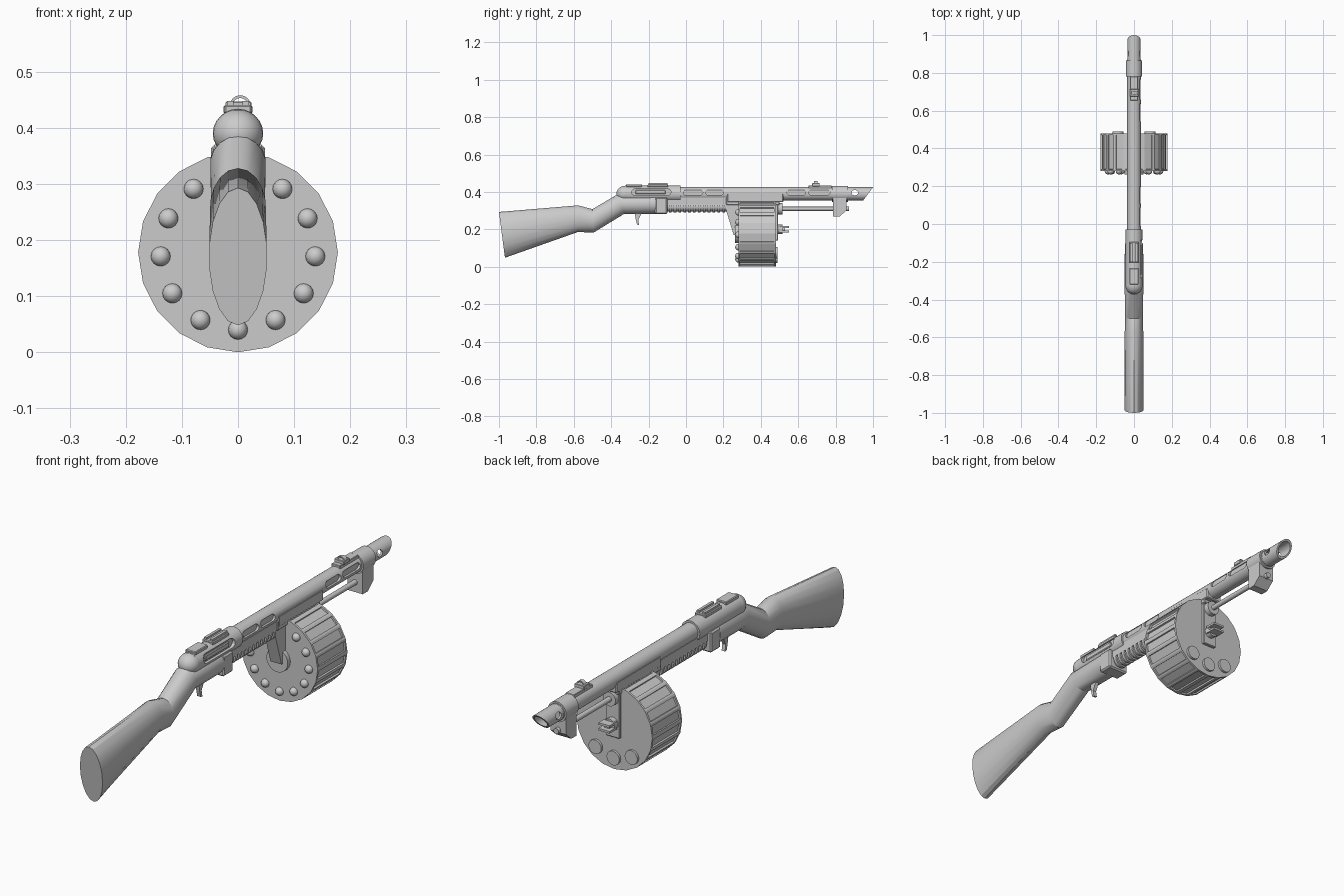
import bpy, bmesh, math
from math import sin, cos, pi, radians
from mathutils import Matrix, Vector

if "Cube" in bpy.data.objects:
    bpy.data.objects.remove(bpy.data.objects["Cube"])


def finish(bm, name, smooth=None):
    bmesh.ops.recalc_face_normals(bm, faces=bm.faces)
    me = bpy.data.meshes.new(name)
    bm.to_mesh(me)
    bm.free()
    if smooth:
        me.shade_smooth()
        me.set_sharp_from_angle(angle=radians(smooth))
    ob = bpy.data.objects.new(name, me)
    bpy.context.collection.objects.link(ob)
    return ob


def loft(name, rings, smooth=None, closed=False):
    bm = bmesh.new()
    vs = [[bm.verts.new(p) for p in r] for r in rings]
    pairs = list(zip(vs, vs[1:])) + ([(vs[-1], vs[0])] if closed else [])
    for a, b in pairs:
        n = len(a)
        for i in range(n):
            bm.faces.new((a[i], a[(i + 1) % n], b[(i + 1) % n], b[i]))
    if not closed:
        bm.faces.new(vs[0])
        bm.faces.new(vs[-1])
    return finish(bm, name, smooth)


def cyl(name, y0, y1, r, z, x=0, n=24, smooth=35):
    ring = lambda y: [(x + r * cos(2 * pi * i / n), y, z + r * sin(2 * pi * i / n)) for i in range(n)]
    return loft(name, [ring(y0), ring(y1)], smooth)


def box(name, x0, x1, y0, y1, z0, z1, bevel=0):
    bm = bmesh.new()
    c = Vector(((x0 + x1) / 2, (y0 + y1) / 2, (z0 + z1) / 2))
    m = Matrix.Translation(c) @ Matrix.Diagonal((x1 - x0, y1 - y0, z1 - z0, 1))
    bmesh.ops.create_cube(bm, size=1, matrix=m)
    if bevel:
        bmesh.ops.bevel(bm, geom=bm.edges[:], offset=bevel, segments=1, affect='EDGES')
    return finish(bm, name)


def extrude_x(name, pts, x0, x1):
    return loft(name, [[(x, y, z) for y, z in pts] for x in (x0, x1)])


def ball(name, loc, r, scale=(1, 1, 1), n=16):
    bm = bmesh.new()
    m = Matrix.Translation(loc) @ Matrix.Diagonal((*scale, 1))
    bmesh.ops.create_uvsphere(bm, u_segments=n, v_segments=n // 2, radius=r, matrix=m)
    return finish(bm, name, 40)


def stadium(y0, y1, z0, z1, n=6):
    r = (z1 - z0) / 2
    zc = (z0 + z1) / 2
    out = []
    for c, a0 in ((y1 - r, -pi / 2), (y0 + r, pi / 2)):
        out += [(c + r * cos(a0 + pi * k / n), zc + r * sin(a0 + pi * k / n)) for k in range(n + 1)]
    return out


def cut(ob, cutters):
    for c in cutters:
        c.hide_render = True
        c.hide_viewport = True
        c.display_type = 'WIRE'
        m = ob.modifiers.new("slot", 'BOOLEAN')
        m.object = c
        m.operation = 'DIFFERENCE'
        m.solver = 'EXACT'


# wooden stock: elliptical sections given by (top y, top z, bottom y, bottom z, half width)
def section(ty, tz, by, bz, w, n=18):
    ring = []
    for i in range(n):
        a = 2 * pi * i / n
        t = (1 + cos(a)) / 2
        ring.append((w * sin(a), by + (ty - by) * t, bz + (tz - bz) * t))
    return ring


loft("stock", [section(*s) for s in (
    (-1.0, .293, -.968, .048, .052), (-.577, .328, -.577, .186, .050),
    (-.50, .308, -.495, .182, .048), (-.37, .385, -.33, .283, .050),
    (-.16, .39, -.16, .283, .050))], 25)

# receiver with domed rear cap
Z = .39
receiver = cyl("receiver", -.325, -.03, .044, Z)
ball("receiver_cap", (0, -.325, Z), .045, (1, 1.05, .95), 24)
cut(receiver, [extrude_x("ejection_cutter", stadium(-.29, -.08, .380, .418), .030, .08)])
box("bolt_handle", .02, .037, -.27, -.11, .388, .41, .003)

# barrel shroud with right-hand slots
shroud = cyl("barrel_shroud", -.03, .87, .036, Z)
cut(shroud, [extrude_x("shroud_cutter", stadium(a, b, .383, .411), .026, .08)
             for a, b in ((-.015, .09), (.105, .20), (.54, .64), (.655, .77))])
box("shroud_side_plate", -.037, .038, .22, .52, .345, .392, .004)

# muzzle, hollow and slanted
def muzzle_ring(r, y, slant, n=24):
    return [(r * cos(2 * pi * i / n), y - slant * (.035 - r * sin(2 * pi * i / n)), Z + r * sin(2 * pi * i / n))
            for i in range(n)]


muzzle = loft("muzzle", [muzzle_ring(.035, .85, 0), muzzle_ring(.035, 1.0, .75),
                         muzzle_ring(.027, 1.0, .75), muzzle_ring(.027, .85, 0)], 35, True)
cut(muzzle, [extrude_x("vent_cutter", stadium(.885, .92, .382, .41), -.08, .08)])

# muzzle collar and lower gas block
cyl("muzzle_collar", .78, .865, .043, Z)
extrude_x("front_block", [(.785, .39), (.785, .268), (.82, .268), (.857, .30), (.857, .39)], -.036, .036)
cyl("front_block_nub", .85, .872, .012, .31, n=12)

# guide rod
cyl("guide_rod", .48, .80, .011, .31, n=16)
cyl("guide_rod_collar", .48, .515, .03, .31, n=16)

# grip block and ribbed rail
box("grip_block", -.048, .048, -.165, -.10, .282, .37, .006)
box("under_rail", -.032, .032, -.11, .22, .33, .37)
cyl("rib_core", -.11, .22, .026, .322, n=16)
for i in range(12):
    y = -.092 + i * .026
    cyl("rib", y, y + .014, .034, .323, n=16)

# trigger
extrude_x("trigger", [(-.275, .29), (-.268, .25), (-.262, .225), (-.25, .222), (-.255, .25), (-.235, .29)], -.008, .008)

# drum magazine: 20 sides with sunken panels
R, ZD = .178, .178
bm = bmesh.new()
bmesh.ops.create_cone(bm, cap_ends=True, segments=20, radius1=R, radius2=R, depth=.2,
                      matrix=Matrix.Translation((0, .38, ZD)) @ Matrix.Rotation(pi / 2, 4, 'X') @ Matrix.Rotation(0, 4, 'Z'))
bm.normal_update()
sides = [f for f in bm.faces if len(f.verts) == 4]
bmesh.ops.inset_individual(bm, faces=sides, thickness=.013, depth=0)
bmesh.ops.inset_individual(bm, faces=sides, thickness=.001, depth=-.007)
finish(bm, "drum")

# cartridge bumps at the rear of the drum, discs at its front
for k in range(-5, 6):
    a = radians(-90 + 29 * k)
    ball("drum_bump", (.138 * cos(a), .28, ZD + .138 * sin(a)), .0175)
for x, z in ((-.085, .075), (0, .05), (.085, .075)):
    cyl("drum_disc", .475, .49, .03, z, x, 16)

# rear drum bracket and hub
extrude_x("rear_bracket", [(.215, .36), (.215, .30), (.255, .17), (.285, .17), (.285, .36)], -.026, .026)
cyl("rear_hub", .262, .285, .05, ZD)
box("top_mount", -.036, .036, .215, .50, .33, .37, .003)

# front drum plate, hub and winding key
box("front_plate", -.032, .032, .475, .492, .14, .35, .003)
cyl("key_hub", .49, .515, .026, .2, n=16)
cyl("key_shaft", .51, .53, .013, .2, n=12)
for z in (.184, .208):
    box("key_prong", -.026, .026, .50, .55, z, z + .009)

# front sight: base, ears and ring
box("front_sight_base", -.02, .02, .655, .78, .418, .434, .002)
box("front_sight_block", -.022, .024, .675, .715, .43, .447, .002)
ring = []
for r, y in ((.019, .685), (.019, .703), (.014, .703), (.014, .685)):
    ring.append([(.004 + r * cos(2 * pi * i / 16), y, .439 + r * sin(2 * pi * i / 16)) for i in range(16)])
loft("front_sight_ring", ring, 35, True)

# rear sight rails on top of the receiver
box("rear_rail", -.024, .024, -.32, -.235, .425, .441, .003)
box("rear_sight_base", -.026, .026, -.205, -.095, .425, .440, .003)
for x in (-.02, .008):
    box("rear_sight_rail", x, x + .012, -.20, -.10, .438, .448)
